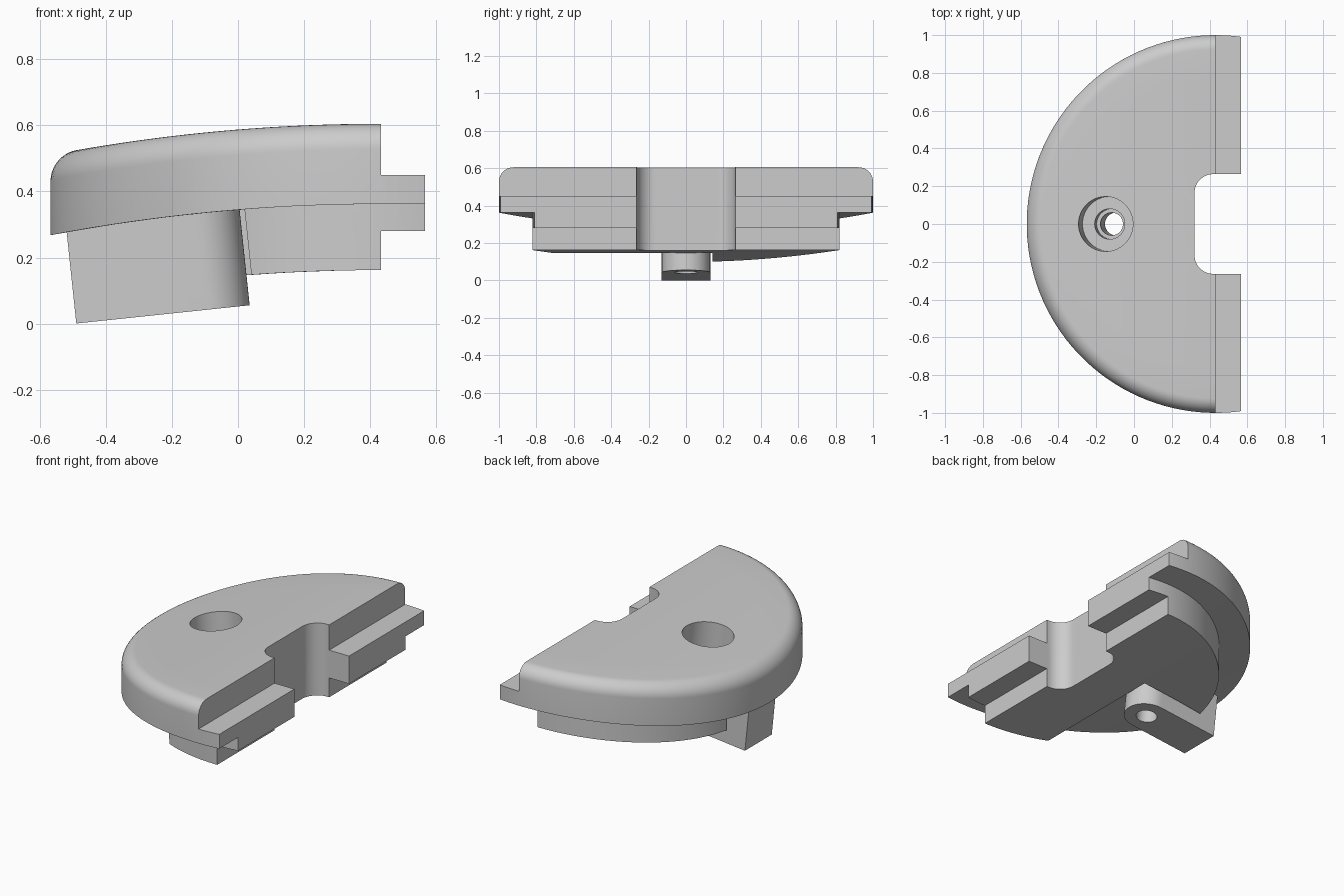
import bpy, bmesh, math
from mathutils import Matrix

cube = bpy.data.objects.get("Cube")
if cube:
    bpy.data.objects.remove(cube, do_unlink=True)

CX = 0.432      # centre of the half disc
STEP = CX + 0.0007
END = 0.567     # end of the joining tongue
ARC = 5.35      # radius of the gentle curve along x
SEG = 128
TILT = Matrix.Translation((-0.094, 0, 0.0418)) @ Matrix.Rotation(math.radians(-6), 4, 'Y')

grey = bpy.data.materials.new("plain grey")
grey.use_nodes = True
grey.diffuse_color = (0.604, 0.604, 0.604, 1)
grey.node_tree.nodes["Principled BSDF"].inputs["Base Color"].default_value = grey.diffuse_color


def make(name, bm, matrix=Matrix()):
    bm.transform(matrix)
    bmesh.ops.recalc_face_normals(bm, faces=bm.faces)
    mesh = bpy.data.meshes.new(name)
    bm.to_mesh(mesh)
    bm.free()
    mesh.materials.append(grey)
    ob = bpy.data.objects.new(name, mesh)
    bpy.context.collection.objects.link(ob)
    return ob


def box(name, lo, hi, matrix=Matrix()):
    bm = bmesh.new()
    bmesh.ops.create_cube(bm, size=1)
    for v in bm.verts:
        v.co = [a + (c + 0.5) * (b - a) for a, b, c in zip(lo, hi, v.co)]
    return make(name, bm, matrix)


def prism(name, outline, z0, z1, matrix=Matrix()):
    bm = bmesh.new()
    low = [bm.verts.new((x, y, z0)) for x, y in outline]
    high = [bm.verts.new((x, y, z1)) for x, y in outline]
    bm.faces.new(low)
    bm.faces.new(high)
    for i in range(len(low)):
        bm.faces.new((low[i - 1], low[i], high[i], high[i - 1]))
    return make(name, bm, matrix)


def circle(r, n=64):
    angles = [2 * math.pi * (i + 0.5) / n for i in range(n)]
    return [(r * math.cos(a), r * math.sin(a)) for a in angles]


def bent_disc(name, profile):
    """Lathe a (radius, z) profile, then bend it down along x."""
    bm = bmesh.new()
    rings = []
    for r, z in profile:
        if r == 0:
            rings.append([bm.verts.new((CX, 0, z))] * SEG)
        else:
            rings.append([bm.verts.new((CX + x, y, z)) for x, y in circle(r, SEG)])
    for a, b in zip(rings, rings[1:]):
        for i in range(SEG):
            j = (i + 1) % SEG
            bm.faces.new(list(dict.fromkeys((a[i], a[j], b[j], b[i]))))
    for v in bm.verts:
        d = max(0, CX - v.co.x)
        v.co.z -= ARC - math.sqrt(ARC * ARC - d * d)
    bmesh.ops.triangulate(bm, faces=bm.faces)
    return make(name, bm)


def combine(target, tool, operation):
    mod = target.modifiers.new("combine", 'BOOLEAN')
    mod.operation, mod.solver, mod.object = operation, 'EXACT', tool
    mod.use_hole_tolerant = True
    graph = bpy.context.evaluated_depsgraph_get()
    mesh = bpy.data.meshes.new_from_object(target.evaluated_get(graph))
    target.modifiers.clear()
    bm = bmesh.new()
    bm.from_mesh(mesh)
    bmesh.ops.remove_doubles(bm, verts=bm.verts, dist=0.00002)
    bm.to_mesh(mesh)
    bm.free()
    target.data = mesh
    bpy.data.objects.remove(tool, do_unlink=True)


def flat_ends(radius, z):
    return [(radius * k / 6, z) for k in range(6)]


# upper half disc with rounded top rim, stepped down to the tongue
F = 0.077
rim = [(1 - F + F * math.cos(a), 0.605 - F + F * math.sin(a))
       for a in (math.pi / 2 * k / 10 for k in range(11))]
body = bent_disc("cap_body", flat_ends(1, 0.362) + [(1, 0.362)] + rim + flat_ends(1 - F, 0.605)[::-1])
combine(body, box("upper_step", (STEP, -2, 0.45), (2, 2, 1)), 'DIFFERENCE')
combine(body, box("end_trim", (END, -2, -1), (2, 2, 1)), 'DIFFERENCE')

# lower plug, stepped under the tongue and relieved on one side of the lug
plug = bent_disc("lower_plug", flat_ends(0.82, 0.162) + [(0.82, 0.162), (0.82, 0.41)]
                 + flat_ends(0.82, 0.41)[::-1])
combine(plug, box("lower_step", (STEP, -2, -1), (2, 2, 0.28)), 'DIFFERENCE')
combine(plug, box("plug_trim", (END, -2, -1), (2, 2, 1)), 'DIFFERENCE')
combine(plug, box("plug_relief", (-1.5, -1.5, -0.5), (0.145, 0.143, 1), TILT), 'DIFFERENCE')
combine(body, plug, 'UNION')

# central slot with rounded inner corners
SX, SY, SR = 0.32, 0.264, 0.1
half = [(SX + SR - SR * math.sin(a), SY - SR + SR * math.cos(a))
        for a in (math.pi / 2 * k / 12 for k in range(13))]
slot = [(1, SY)] + half + [(x, -y) for x, y in half[::-1]] + [(1, -SY)]
combine(body, prism("slot_cutter", slot, -1, 1), 'DIFFERENCE')

# tilted lug with one rounded end
LR = 0.13
lug = [(LR * math.sin(a), -LR * math.cos(a)) for a in (math.pi * k / 32 for k in range(33))]
lug += [(-0.398, LR), (-0.398, -LR)]
combine(body, prism("lug", lug, 0, 0.36, TILT), 'UNION')

# stepped screw hole through the lug
for radius, depth in ((0.145, 0.33), (0.08, 0.23), (0.06, -0.3)):
    combine(body, prism("hole_cutter", circle(radius), depth, 1, TILT), 'DIFFERENCE')

bpy.context.view_layer.objects.active = body
body.select_set(True)
bpy.ops.object.shade_smooth_by_angle(angle=math.radians(25))
